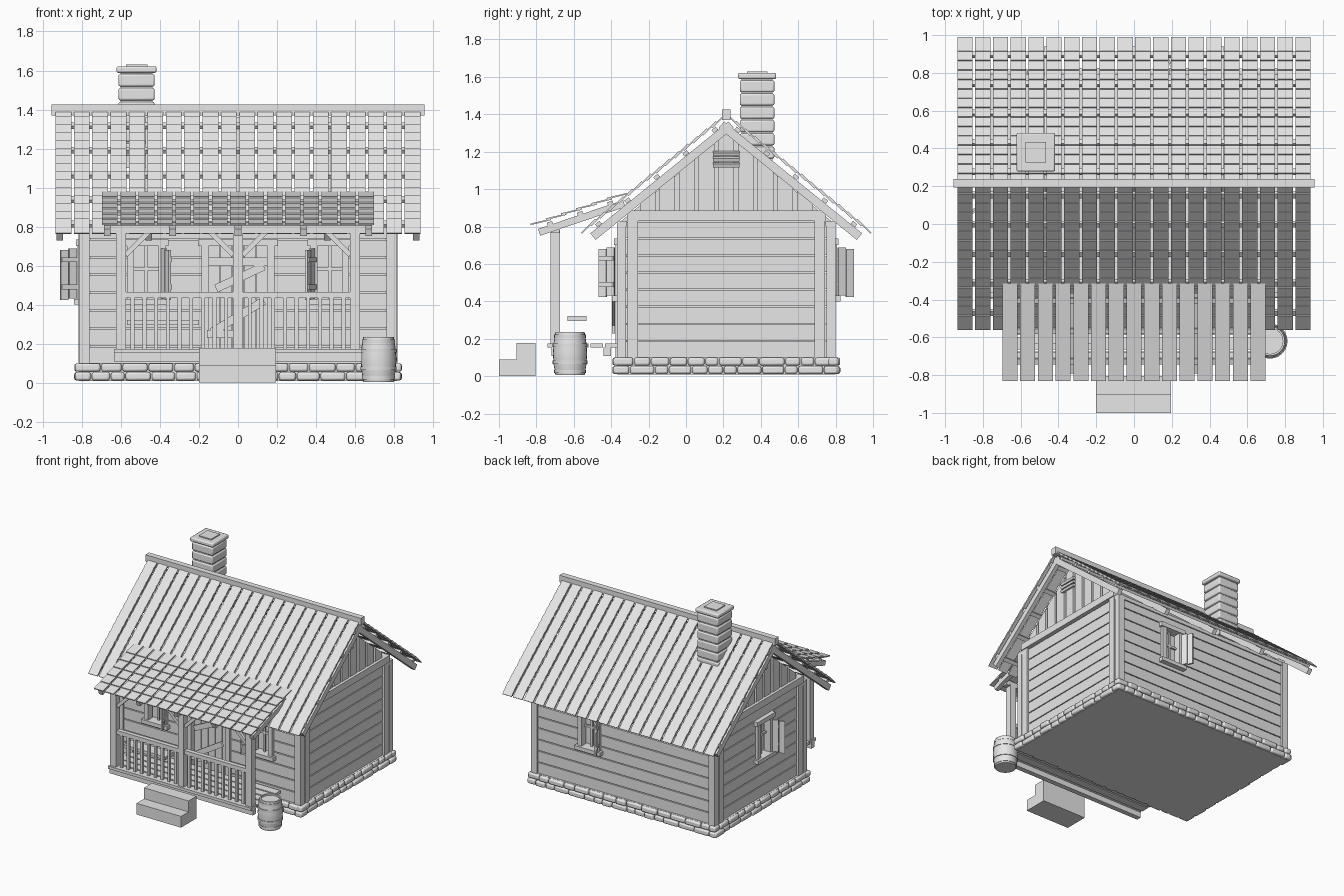
import bpy, bmesh, math, random
from mathutils import Matrix, Vector

random.seed(4)
cube = bpy.data.objects.get("Cube")
if cube:
    bpy.data.objects.remove(cube, do_unlink=True)

GREY = (0.8, 0.8, 0.8, 1)
mat = bpy.data.materials.new("light grey")
mat.use_nodes = True
mat.diffuse_color = GREY
mat.node_tree.nodes["Principled BSDF"].inputs["Base Color"].default_value = GREY

CY = 0.215            # house centre in depth
HX, HY = 0.815, 0.585  # house half sizes
BASE, EAVE = 0.1, 0.83
T, I = Matrix.Translation, Matrix.Identity(4)


def rot(deg, axis):
    return Matrix.Rotation(math.radians(deg), 4, axis)


def box(bm, c, s, m=I, r=I):
    bmesh.ops.create_cube(bm, size=1, matrix=m @ T(Vector(c)) @ r @ Matrix.Diagonal((*s, 1)))


def span(bm, x, y, z, m=I):
    """Box given as three (low, high) ranges."""
    box(bm, [(a + b) / 2 for a, b in (x, y, z)], [abs(b - a) for a, b in (x, y, z)], m)


def prism(bm, pts, y0, y1, m=I):
    """Outline in the wall plane, extruded through its thickness."""
    f = bm.faces.new([bm.verts.new(m @ Vector((u, y0, z))) for u, z in pts])
    ext = bmesh.ops.extrude_face_region(bm, geom=[f])["geom"]
    move = m.to_3x3() @ Vector((0, y1 - y0, 0))
    bmesh.ops.translate(bm, vec=move, verts=[v for v in ext if isinstance(v, bmesh.types.BMVert)])


def finish(name, bm, bevel=0, smooth=False):
    bmesh.ops.recalc_face_normals(bm, faces=bm.faces)
    me = bpy.data.meshes.new(name)
    bm.to_mesh(me)
    bm.free()
    me.materials.append(mat)
    ob = bpy.data.objects.new(name, me)
    bpy.context.collection.objects.link(ob)
    if bevel:
        mod = ob.modifiers.new("Bevel", "BEVEL")
        mod.width, mod.segments = bevel, 2
    if smooth:
        bpy.context.view_layer.objects.active = ob
        ob.select_set(True)
        bpy.ops.object.shade_smooth_by_angle()
        ob.select_set(False)
    return ob


def wall(angle, out):
    """Wall frame: local x runs along the wall, local -y points outwards."""
    return T((0, CY, 0)) @ rot(angle, "Z") @ T((0, -out, 0))


# Openings as (u0, u1, z0, z1, shutter side); side 0 is the door
WZ = (0.43, 0.7)
FRONT = [(-0.55, -0.39, *WZ, 1), (-0.17, 0.17, BASE, 0.7, 0), (0.39, 0.55, *WZ, -1)]
WALLS = [("front", 0, HY, HX, FRONT), ("right", 90, HX, HY, []),
         ("back", 180, HY, HX, [(-0.38, -0.22, *WZ, 1)]),
         ("left", -90, HX, HY, [(-0.03, 0.13, *WZ, 1)])]

# Foundation: mortar core with two courses of rounded stones
bm = bmesh.new()
span(bm, (-HX, HX), (CY - HY, CY + HY), (0.01, BASE))
finish("foundation_core", bm)
bm = bmesh.new()
for _, ang, out, half, _ in WALLS:
    m = wall(ang, out)
    for row in range(2):
        u, end = -half - 0.02, half + 0.02
        while u < end - 0.03:
            w = min(random.uniform(0.07, 0.14), end - u)
            p = random.uniform(0.015, 0.025)
            z = 0.012 + row * 0.045
            span(bm, (u, u + w - 0.006), (-p, 0.04), (z, z + 0.042), m)
            u += w
finish("foundation_stones", bm, 0.011, True)

# Wall core, siding, window and door trim
bm = bmesh.new()
span(bm, (-HX + 0.06, HX - 0.06), (CY - HY + 0.06, CY + HY - 0.06), (BASE, EAVE))
finish("wall_core", bm)
PITCH = (EAVE - BASE) / 8
for name, ang, out, half, openings in WALLS:
    m = wall(ang, out)
    bm = bmesh.new()
    thick = (0.015, 0.06)
    for i in range(8):
        z0, z1 = BASE + i * PITCH, BASE + (i + 1) * PITCH - 0.007
        u = -half + 0.03
        for a, b, w0, w1, _ in openings:
            if z0 < w1 and z1 > w0:
                span(bm, (u, a), thick, (z0, z1), m)
                if z0 < w0:
                    span(bm, (a, b), thick, (z0, w0), m)
                if z1 > w1:
                    span(bm, (a, b), thick, (w1, z1), m)
                u = b
        span(bm, (u, half - 0.03), thick, (z0, z1), m)
    finish(name + "_siding", bm)

    for k, (a, b, w0, w1, side) in enumerate(openings):
        bm = bmesh.new()
        for u in (a, b):
            span(bm, (u - 0.018, u + 0.018), (-0.008, 0.05), (w0, w1), m)
        mid = (a + b) / 2
        span(bm, (a - 0.035, b + 0.035), (-0.015, 0.04), (w1, w1 + 0.035), m)
        if side:
            span(bm, (a - 0.035, b + 0.035), (-0.025, 0.04), (w0 - 0.03, w0), m)
            span(bm, (mid - 0.008, mid + 0.008), (0.03, 0.045), (w0, w1), m)
            span(bm, (a, b), (0.03, 0.045), (0.575, 0.591), m)
        finish(f"{name}_frame_{k}", bm)
        if side:
            # Open shutter: two planks and two ledges
            bm = bmesh.new()
            hinge = m @ T((b if side > 0 else a, -0.01, 0)) @ rot(-65 * side, "Z")
            for j in range(2):
                x = side * (0.025 + j * 0.047)
                box(bm, (x, 0, 0.56 - j * 0.008), (0.043, 0.014, 0.255), hinge)
            for z in (0.49, 0.63):
                box(bm, (side * 0.048, side * 0.01, z), (0.085, 0.01, 0.025), hinge)
            finish(f"{name}_shutter_{k}", bm)

# Corner posts and flanking boards
bm = bmesh.new()
for sx in (-1, 1):
    for sy in (-1, 1):
        box(bm, (sx * (HX - 0.027), CY + sy * (HY - 0.024), 0.465), (0.054, 0.048, 0.73))
        box(bm, (sx * (HX - 0.02), CY + sy * (HY - 0.085), 0.465), (0.045, 0.055, 0.73))
    box(bm, (0, CY + sx * (HY - 0.03), 0.815), (2 * HX, 0.05, 0.03))
finish("corner_posts", bm)

# Gables: tie beam, vertical boards, vent slats
SLOPE = 0.81
top = lambda u: 1.3 - SLOPE * abs(u)
for name, ang in (("right", 90), ("left", -90)):
    m = wall(ang, HX)
    bm = bmesh.new()
    prism(bm, [(-0.56, 0.83), (0.56, 0.83), (0, top(0))], 0.03, 0.05, m)
    span(bm, (-0.53, 0.53), (-0.01, 0.05), (EAVE, 0.885), m)
    for i in range(-4, 5):
        a, b = i * 0.105 - 0.042, i * 0.105 + 0.042
        peak = [(0, top(0))] if i == 0 else []
        prism(bm, [(a, 0.88), (b, 0.88), (b, top(b))] + peak + [(a, top(a))], 0.012, 0.035, m)
    for z in (1.13, 1.16, 1.19):
        box(bm, (0, 0, z), (0.14, 0.03, 0.018), m, rot(20, "X"))
    finish(name + "_gable", bm)

# Main roof: rafters, battens and tiles on both slopes
A = math.degrees(math.atan(SLOPE))
for name, turn in (("front", 0), ("back", 180)):
    m = T((0, CY, 1.4)) @ rot(turn, "Z") @ rot(A, "X")
    bm = bmesh.new()
    for i in range(-2, 3):
        box(bm, (i * 0.457, -0.49, -0.06), (0.032, 0.95, 0.045), m)
    for i in range(5):
        box(bm, (0, -0.1 - i * 0.2, -0.026), (1.86, 0.03, 0.02), m)
    finish(name + "_rafters", bm)
    bm = bmesh.new()
    for c in range(20):
        for r in range(15):
            box(bm, ((c - 9.5) * 0.0942, -0.949 + r * 0.064, -0.002),
                (0.081, 0.105, 0.008), m, rot(6, "X"))
    finish(name + "_roof_tiles", bm)
bm = bmesh.new()
span(bm, (-0.955, 0.955), (CY - 0.023, CY + 0.023), (1.37, 1.425))
finish("ridge_beam", bm)

# Chimney of rounded blocks with a cap
bm = bmesh.new()
for i in range(6):
    box(bm, (-0.52, 0.38, 1.195 + i * 0.071), (0.185, 0.185, 0.063))
box(bm, (-0.52, 0.38, 1.605), (0.205, 0.205, 0.033))
finish("chimney_blocks", bm, 0.009, True)
bm = bmesh.new()
box(bm, (-0.52, 0.38, 1.35), (0.165, 0.165, 0.5))
box(bm, (-0.52, 0.38, 1.6), (0.11, 0.11, 0.06))
finish("chimney_core", bm)

# Boarded-up door
bm = bmesh.new()
m = wall(0, HY)
for i in range(5):
    box(bm, ((i - 2) * 0.062, 0.045, 0.4), (0.058, 0.02, 0.6), m)
for x, z, w, ang in ((0, 0.62, 0.3, 0), (0.01, 0.54, 0.27, 25), (0, 0.34, 0.31, 31), (-0.08, 0.25, 0.16, 0)):
    box(bm, (x, -0.018, z), (w, 0.016, 0.042), m, rot(-ang, "Y"))
finish("boarded_door", bm)

# Porch deck, bench and steps
bm = bmesh.new()
for i in range(5):
    box(bm, (0, -0.708 + i * 0.077, 0.163), (1.27, 0.066, 0.022))
for y in (-0.7, -0.42):
    box(bm, (0, y, 0.13), (1.27, 0.04, 0.044))
finish("porch_deck", bm)
bm = bmesh.new()
box(bm, (-0.385, -0.583, 0.308), (0.37, 0.1, 0.025))
finish("bench_seat", bm)
bm = bmesh.new()
span(bm, (-0.2, 0.195), (-1, -0.9), (0, 0.09))
span(bm, (-0.2, 0.195), (-0.905, -0.805), (0, 0.178))
finish("front_steps", bm)

# Porch posts, beam, braces and railing
bm = bmesh.new()
PY = -0.7
for x in (-0.6, 0, 0.6):
    box(bm, (x, PY, 0.475), (0.052, 0.05, 0.61))
    for s in (-1, 1):
        if abs(x + s * 0.1) < 0.6:
            box(bm, (x + s * 0.085, PY, 0.715), (0.17, 0.025, 0.025), I, rot(-45 * s, "Y"))
box(bm, (0, PY, 0.785), (1.32, 0.045, 0.04))
finish("porch_posts", bm)
bm = bmesh.new()
box(bm, (0, PY, 0.45), (1.15, 0.035, 0.032))
for s in (-1, 1):
    for i in range(9):
        box(bm, (s * (0.06 + i * 0.06), PY, 0.305), (0.02, 0.02, 0.27))
finish("porch_railing", bm)

# Porch roof
m = T((0, -0.318, 0.98)) @ rot(18.7, "X")
bm = bmesh.new()
for x in (-0.67, -0.335, 0, 0.335, 0.67):
    box(bm, (x, -0.27, -0.05), (0.035, 0.48, 0.038), m)
for s in (0.1, 0.27, 0.44):
    box(bm, (0, -s, -0.024), (1.37, 0.03, 0.018), m)
finish("porch_rafters", bm)
bm = bmesh.new()
for c in range(15):
    for r in range(6):
        box(bm, ((c - 7) * 0.0938, -0.484 + r * 0.086, 0), (0.08, 0.112, 0.008), m, rot(-5, "X"))
finish("porch_roof_tiles", bm)


# Barrel with hoops
def lathe(name, profile, loc):
    bm = bmesh.new()
    vs = [bm.verts.new((r, 0, z)) for r, z in profile]
    es = [bm.edges.new(p) for p in zip(vs, vs[1:])]
    bmesh.ops.spin(bm, geom=vs + es, cent=(0, 0, 0), axis=(0, 0, 1), angle=math.tau, steps=24)
    bmesh.ops.remove_doubles(bm, verts=bm.verts, dist=0.0005)
    finish(name, bm, 0, True).location = loc


SPOT = (0.72, -0.62, 0)
lathe("barrel", [(0, 0.005), (0.078, 0.005), (0.087, 0.06), (0.092, 0.12), (0.087, 0.18),
                 (0.078, 0.235), (0.068, 0.235), (0.068, 0.222), (0, 0.222)], SPOT)
for i, (z, r) in enumerate(((0.025, 0.085), (0.075, 0.093), (0.165, 0.093), (0.213, 0.085))):
    h = 0.009
    lathe(f"barrel_hoop_{i}", [(r - 0.01, z - h), (r, z - h), (r, z + h), (r - 0.01, z + h), (r - 0.01, z - h)], SPOT)
